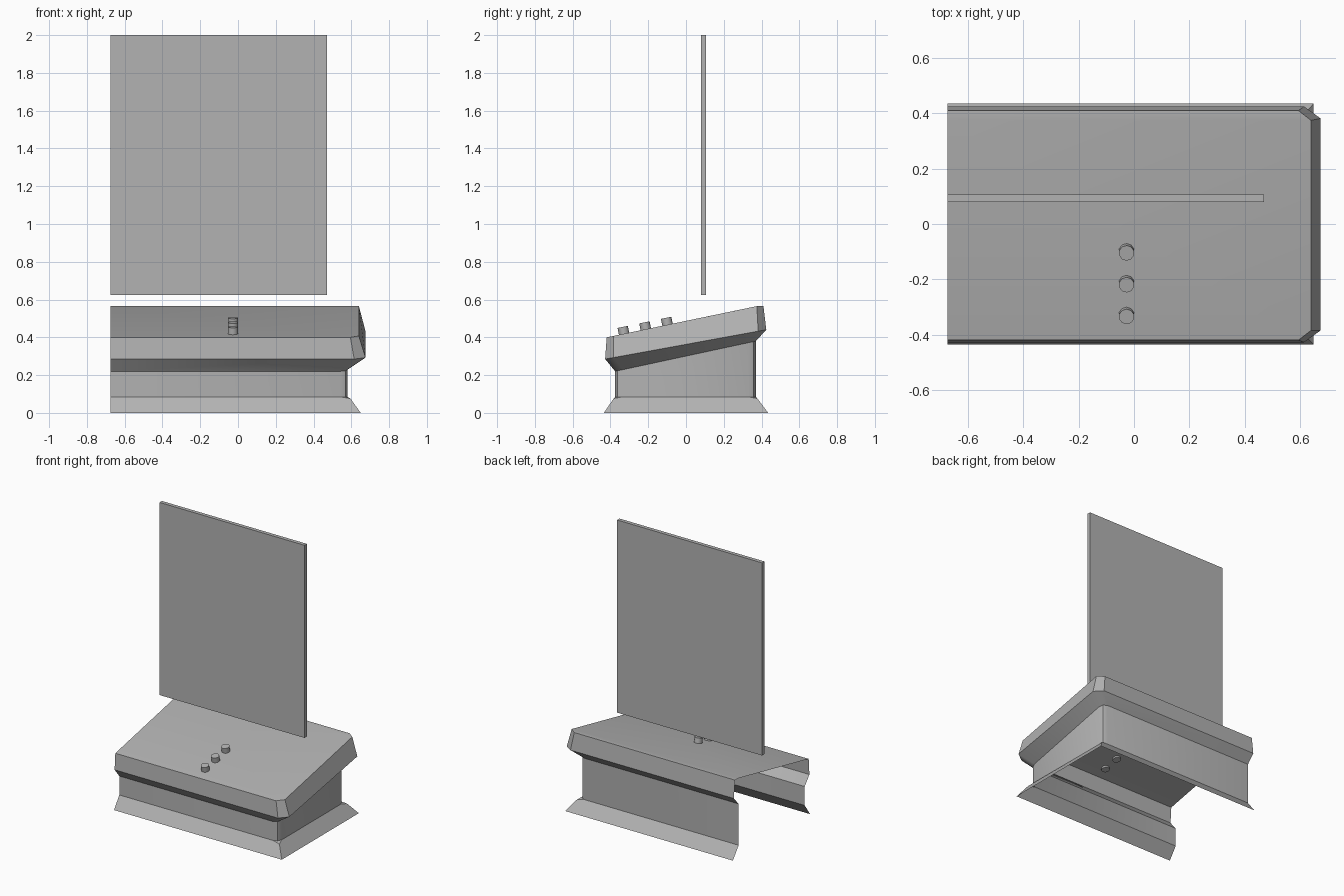
import bpy, bmesh, math
from mathutils import Matrix, Vector

if "Cube" in bpy.data.objects:
    bpy.data.objects.remove(bpy.data.objects["Cube"])

LEFT = -0.675
grey = bpy.data.materials.new("mid grey")
grey.diffuse_color = (0.45, 0.45, 0.45, 1)
grey.use_nodes = True
grey.node_tree.nodes["Principled BSDF"].inputs["Base Color"].default_value = grey.diffuse_color


def finish(name, bm, smooth=None):
    mesh = bpy.data.meshes.new(name)
    bm.to_mesh(mesh)
    bm.free()
    mesh.materials.append(grey)
    ob = bpy.data.objects.new(name, mesh)
    bpy.context.collection.objects.link(ob)
    if smooth:
        bpy.ops.object.select_all(action='DESELECT')
        ob.select_set(True)
        bpy.context.view_layer.objects.active = ob
        bpy.ops.object.shade_smooth_by_angle(angle=math.radians(smooth))
    return ob


def ring(bm, xr, yf, yb, cx, cy, height, bulge=0.0):
    """Three-sided outline, open on the left, with cut right corners."""
    pts = [(LEFT, yf), (xr - cx, yf),
           (xr - cx * (0.5 - bulge), yf + cy * (0.5 - bulge)), (xr, yf + cy),
           (xr, yb - cy), (xr - cx * (0.5 - bulge), yb - cy * (0.5 - bulge)),
           (xr - cx, yb), (LEFT, yb)]
    return [bm.verts.new((x, y, height(y))) for x, y in pts]


def loft(bm, a, b):
    for i in range(len(a) - 1):
        bm.faces.new((a[i], a[i + 1], b[i + 1], b[i]))


# console: walls, sloping overhang, lip and top, open below and on the left
bm = bmesh.new()
wall_low = ring(bm, 0.58, -0.375, 0.37, 0.04, 0.04, lambda y: 0.085, 0.2)
wall_top = ring(bm, 0.58, -0.375, 0.37, 0.04, 0.04,
                lambda y: 0.22 + 0.215 * (y + 0.375), 0.2)
lip = ring(bm, 0.675, -0.428, 0.425, 0.06, 0.043,
           lambda y: 0.285 + 0.182 * (y + 0.428))
top = ring(bm, 0.64, -0.42, 0.41, 0.045, 0.035,
           lambda y: min(0.565, 0.40 + 0.2075 * (y + 0.42)))
for a, b in ((wall_low, wall_top), (wall_top, lip), (lip, top)):
    loft(bm, a, b)
back_left = bm.verts.new((LEFT, 0.375, 0.565))
bm.faces.new(top[:5] + [back_left])
bm.faces.new([back_left] + top[4:])

# flared skirt around the foot
foot = [bm.verts.new(p) for p in ((LEFT, -0.435, 0), (0.65, -0.435, 0),
                                  (0.65, 0.435, 0), (LEFT, 0.435, 0))]
front_peak = bm.verts.new((0.595, -0.383, 0.076))
back_peak = bm.verts.new((0.595, 0.378, 0.076))
w = wall_low
bm.faces.new((foot[0], foot[1], front_peak, w[1], w[0]))
bm.faces.new((foot[1], foot[2], back_peak, w[4], w[3], front_peak))
bm.faces.new((foot[2], foot[3], w[7], w[6], back_peak))
bm.faces.new((front_peak, w[3], w[2], w[1]))
bm.faces.new((back_peak, w[6], w[5], w[4]))
bmesh.ops.recalc_face_normals(bm, faces=bm.faces)
finish("console", bm, 30)

# upright screen panel floating over the console
bm = bmesh.new()
bmesh.ops.create_cube(bm, size=1, matrix=Matrix.Translation((-0.1025, 0.0925, 1.3125))
                      @ Matrix.Diagonal((1.145, 0.027, 1.375, 1)))
finish("screen", bm)

# row of three buttons standing square to the sloping top
tilt = Matrix.Rotation(math.atan(0.2), 4, 'X')
for i in range(3):
    y = -0.098 - 0.115 * i
    z = 0.40 + 0.2075 * (y + 0.42)
    bm = bmesh.new()
    bmesh.ops.create_cone(bm, cap_ends=True, segments=10, radius1=0.028, radius2=0.028,
                          depth=0.05, matrix=Matrix.Translation((-0.027, y, z))
                          @ tilt @ Matrix.Translation((0, 0, 0.012)))
    finish(f"button_{i + 1}", bm, 40)
